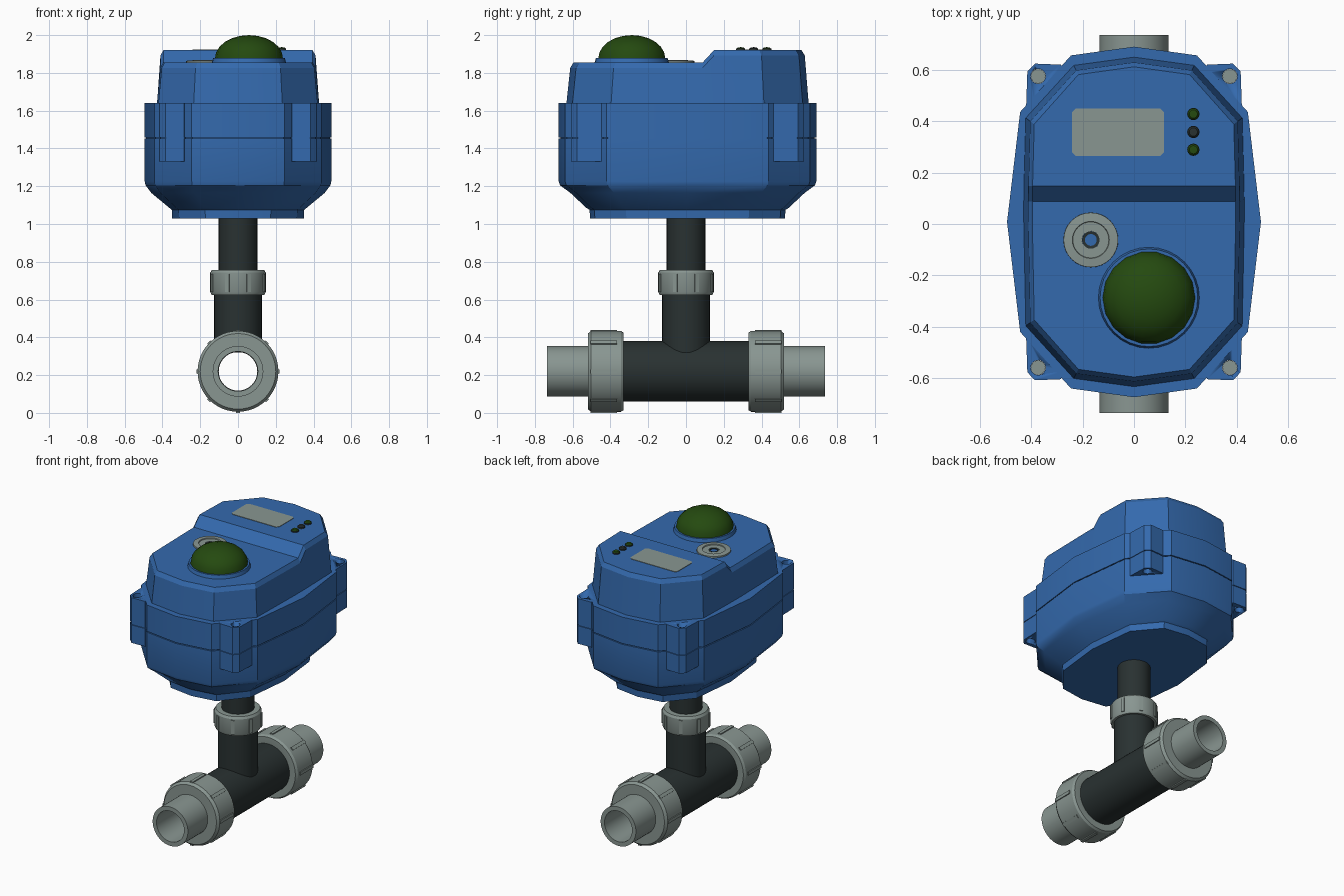
import bpy, bmesh, math
from mathutils import Matrix, Vector

if "Cube" in bpy.data.objects:
    bpy.data.objects.remove(bpy.data.objects["Cube"])


def material(name, rgb):
    m = bpy.data.materials.new(name)
    m.diffuse_color = (*rgb, 1)
    m.use_nodes = True
    m.node_tree.nodes["Principled BSDF"].inputs["Base Color"].default_value = m.diffuse_color
    return m


BLUE = material("housing blue", (0.034, 0.143, 0.42))
GREY = material("fitting grey", (0.25, 0.305, 0.285))
BLACK = material("pipe black", (0.022, 0.031, 0.031))
GREEN = material("lens green", (0.018, 0.068, 0.005))
YC = 0.008  # housing centre in y


def finish(bm, name, mat, angle=28):
    bmesh.ops.recalc_face_normals(bm, faces=bm.faces)
    me = bpy.data.meshes.new(name)
    bm.to_mesh(me)
    bm.free()
    me.materials.append(mat)
    ob = bpy.data.objects.new(name, me)
    bpy.context.collection.objects.link(ob)
    bpy.ops.object.select_all(action='DESELECT')
    ob.select_set(True)
    bpy.context.view_layer.objects.active = ob
    bpy.ops.object.shade_smooth_by_angle(angle=math.radians(angle))
    return ob


def loft(bm, rings, top=True):
    """Skin closed rings of points; top may be a list of index loops."""
    vs = [[bm.verts.new(p) for p in r] for r in rings]
    n = len(vs[0])
    for a, b in zip(vs, vs[1:]):
        for i in range(n):
            j = (i + 1) % n
            bm.faces.new((a[i], a[j], b[j], b[i]))
    bm.faces.new(vs[0][::-1])
    for idx in ([range(n)] if top is True else top):
        bm.faces.new([vs[-1][i] for i in idx])


def revolve(bm, profile, mtx=Matrix(), seg=40, closed=False):
    """Turn an (r, z) profile about z; r = 0 ends become poles."""
    vs = []
    for r, z in profile:
        count = 1 if r == 0 else seg
        vs.append([bm.verts.new(mtx @ Vector((r * math.cos(t), r * math.sin(t), z)))
                   for t in [2 * math.pi * k / seg for k in range(count)]])
    pairs = list(zip(vs, vs[1:])) + ([(vs[-1], vs[0])] if closed else [])
    for a, b in pairs:
        for i in range(seg):
            j = (i + 1) % seg
            q = [a[i % len(a)], a[j % len(a)], b[j % len(b)], b[i % len(b)]]
            bm.faces.new(list(dict.fromkeys(q)))


def ribs(bm, r, z0, z1, mtx, phase):
    """Eight grip ribs around a collar."""
    for k in range(8):
        rot = Matrix.Rotation(math.radians(45 * k + phase), 4, 'Z')
        m = mtx @ rot @ Matrix.Translation((r - 0.01, 0, (z0 + z1) / 2)) \
            @ Matrix.Diagonal((0.032, 0.022, z1 - z0, 1))
        bmesh.ops.create_cube(bm, size=1, matrix=m)


def mirrored(half):
    """Complete a right-hand outline, whose ends lie on x = 0."""
    return half + [(-x, y) for x, y in half[-2:0:-1]]


# Housing body: bulged octagon, flared bottom, seam groove
body = mirrored([(0, -.682), (.245, -.648), (.443, -.428), (.494, 0),
                 (.443, .428), (.245, .648), (0, .682)])
levels = [(.705, .757, 1.03), (.71, .76, 1.075), (.735, .785, 1.085), (.93, .91, 1.165),
          (.99, .99, 1.205), (1, 1, 1.225), (1, 1, 1.453), (.985, .985, 1.453),
          (.985, .985, 1.459), (1, 1, 1.459), (1, 1, 1.64)]
bm = bmesh.new()
loft(bm, [[(x * sx, y * sy + YC, z) for x, y in body] for sx, sy, z in levels])
finish(bm, "housing_body", BLUE)

# Cover: its top steps up behind y = 0.15
cover = mirrored([(0, -.642), (.235, -.61), (.422, -.405), (.43, 0), (.43, .08),
                  (.429, .14), (.422, .405), (.235, .61), (0, .642)])


def cover_ring(sx, sy, drop, z=None):
    out = []
    for x, y in cover:
        top = 1.855 if y < .1 else 1.92
        out.append((x * sx, y * (sy if abs(y) > .2 else 1) + YC, z or top - drop))
    return out


bm = bmesh.new()
loft(bm, [cover_ring(1, 1, 0, 1.63), cover_ring(.957, .967, .028),
          cover_ring(.92, .94, 0)],
     [(0, 1, 2, 3, 4, 12, 13, 14, 15), (4, 5, 11, 12), range(5, 12)])
finish(bm, "housing_cover", BLUE, 20)

# Corner lugs with screw holes and screws
lug = [(.27, .58), (.285, .612), (.385, .616), (.415, .585), (.42, .44), (.38, .43)]
lugs, holes, screws = bmesh.new(), bmesh.new(), bmesh.new()
for sx in (-1, 1):
    for sy in (-1, 1):
        loft(lugs, [[(sx * x * s, sy * y * s + YC, z) for x, y in lug]
                    for s, z in ((1, 1.33), (1, 1.453), (.99, 1.453), (.99, 1.459),
                                 (1, 1.459), (1, 1.64))])
        at = Matrix.Translation((sx * .373, sy * .567 + YC, 0))
        revolve(holes, [(0, 1.2), (.029, 1.2), (.029, 1.8), (0, 1.8)], at, 16)
        revolve(screws, [(0, 1.37), (.0285, 1.37), (.0285, 1.6), (0, 1.6)], at, 16)
lug_ob = finish(lugs, "corner_lugs", BLUE)
cutter = finish(holes, "lug_hole_cutter", BLUE)
cutter.hide_render = True
cutter.hide_set(True)
cut = lug_ob.modifiers.new("holes", 'BOOLEAN')
cut.object, cut.operation, cut.solver = cutter, 'DIFFERENCE', 'EXACT'
finish(screws, "lug_screws", GREY)

# Indicator dome on a low blue ring
at = Matrix.Translation((.058, -.287, 0))
bm = bmesh.new()
revolve(bm, [(0, 1.85), (.198, 1.85), (.19, 1.878), (0, 1.878)], at, 32)
finish(bm, "dome_ring", BLUE)
bm = bmesh.new()
arc = [(.18 * math.cos(t), 1.877 + .123 * math.sin(t))
       for t in [math.pi / 2 * k / 6 for k in range(6)]]
revolve(bm, arc + [(0, 2.0)], at, 18)
finish(bm, "indicator_dome", GREEN, 40)

# Manual override dial
at = Matrix.Translation((-.168, -.062, 0))
bm = bmesh.new()
revolve(bm, [(.034, 1.85), (.107, 1.85), (.106, 1.864), (.072, 1.867), (.07, 1.861),
             (.034, 1.861)], at, 32, True)
finish(bm, "override_dial", GREY, 20)
bm = bmesh.new()
revolve(bm, [(.023, 1.85), (.034, 1.85), (.034, 1.862), (.023, 1.86)], at, 20, True)
finish(bm, "dial_socket", BLACK)

# Display plate with clipped corners
plate = [(-.242, .28), (-.227, .265), (.102, .265), (.117, .28),
         (.117, .435), (.102, .45), (-.227, .45), (-.242, .435)]
bm = bmesh.new()
loft(bm, [[(x, y, z) for x, y in plate] for z in (1.917, 1.923)])
finish(bm, "display_plate", GREY)

# Status lamps
for k, y in enumerate((.289, .358, .428)):
    bm = bmesh.new()
    at = Matrix.Translation((.231, y, 0))
    revolve(bm, [(0, 1.915), (.022, 1.915), (.022, 1.928), (.016, 1.935), (0, 1.936)], at, 16)
    finish(bm, f"status_lamp_{k + 1}", BLACK if k == 1 else GREEN)
    bm = bmesh.new()
    revolve(bm, [(.021, 1.915), (.024, 1.915), (.024, 1.928), (.021, 1.928)], at, 16, True)
    finish(bm, f"lamp_bezel_{k + 1}", BLACK)

# Upright stem, lower neck and collar
bm = bmesh.new()
revolve(bm, [(0, .7), (.102, .7), (.102, 1.04), (0, 1.04)])
finish(bm, "upper_stem", BLACK)
bm = bmesh.new()
revolve(bm, [(0, .321), (.126, .321), (.126, .64), (0, .64)])
finish(bm, "valve_neck", BLACK)
bm = bmesh.new()
revolve(bm, [(0, .625), (.14, .625), (.147, .64), (.147, .742), (.138, .757), (0, .757)])
ribs(bm, .147, .64, .735, Matrix(), 22.5)
finish(bm, "neck_collar", GREY)

# Valve pipe along y with an open bore
bm = bmesh.new()
along = Matrix.Translation((0, 0, .22)) @ Matrix.Rotation(-math.pi / 2, 4, 'X')
revolve(bm, [(.102, -.36), (.16, -.36), (.16, .36), (.102, .36)], along, 48, True)
finish(bm, "valve_pipe", BLACK)

# Union nuts and end pipes
union = [(.102, .34), (.105, .735), (.134, .735), (.134, .52), (.2, .52), (.214, .503),
         (.214, .345), (.205, .33), (.155, .33)]
for name, turn in (("back", 0), ("front", math.pi)):
    bm = bmesh.new()
    m = Matrix.Translation((0, 0, .22)) @ Matrix.Rotation(turn, 4, 'Z') \
        @ Matrix.Rotation(-math.pi / 2, 4, 'X')
    revolve(bm, union, m, 48, True)
    ribs(bm, .214, .365, .505, m, 0)
    finish(bm, f"{name}_union", GREY)
